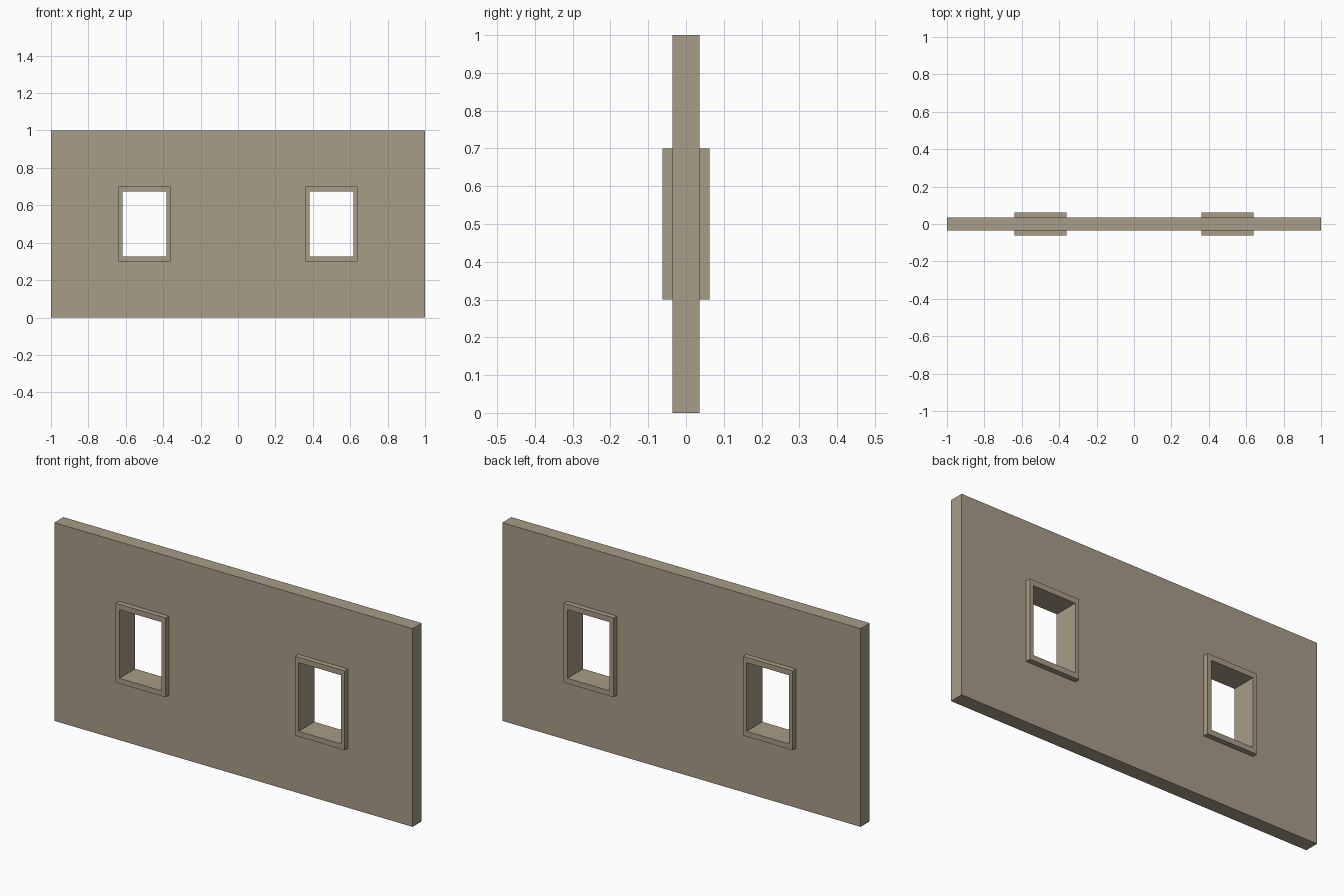
import bpy
import bmesh

if "Cube" in bpy.data.objects:
    bpy.data.objects.remove(bpy.data.objects["Cube"])

stone = bpy.data.materials.new("warm grey beige")
stone.diffuse_color = (0.39, 0.335, 0.245, 1)
stone.use_nodes = True
stone.node_tree.nodes["Principled BSDF"].inputs["Base Color"].default_value = stone.diffuse_color


def panel(name, xs, zs, holes, half_depth):
    """Upright slab on a grid of cells, with some cells left open."""
    bm = bmesh.new()
    v = {(i, k): bm.verts.new((x, -half_depth, z))
         for i, x in enumerate(xs) for k, z in enumerate(zs)}
    faces = [bm.faces.new((v[i, k], v[i + 1, k], v[i + 1, k + 1], v[i, k + 1]))
             for i in range(len(xs) - 1) for k in range(len(zs) - 1)
             if (i, k) not in holes]
    ext = bmesh.ops.extrude_face_region(bm, geom=faces, use_keep_orig=True)
    back = [g for g in ext["geom"] if isinstance(g, bmesh.types.BMVert)]
    bmesh.ops.translate(bm, verts=back, vec=(0, 2 * half_depth, 0))
    bmesh.ops.recalc_face_normals(bm, faces=bm.faces[:])
    me = bpy.data.meshes.new(name)
    bm.to_mesh(me)
    bm.free()
    me.materials.append(stone)
    ob = bpy.data.objects.new(name, me)
    bpy.context.collection.objects.link(ob)
    return ob


CX = 0.5                       # window centre offset
OUT, INN = 0.139, 0.1175       # frame half widths
Z0, Z1, RIM = 0.30, 0.70, 0.027

# Wall with two openings that receive the frames
panel("wall", [-1, -CX - OUT, -CX + OUT, CX - OUT, CX + OUT, 1],
      [0, Z0, Z1, 1], {(1, 1), (3, 1)}, 0.036)

# Window frames, standing proud on both sides
for side, cx in (("left", -CX), ("right", CX)):
    panel(side + "_window_frame", [cx - OUT, cx - INN, cx + INN, cx + OUT],
          [Z0, Z0 + RIM, Z1 - RIM, Z1], {(1, 1)}, 0.0625)
